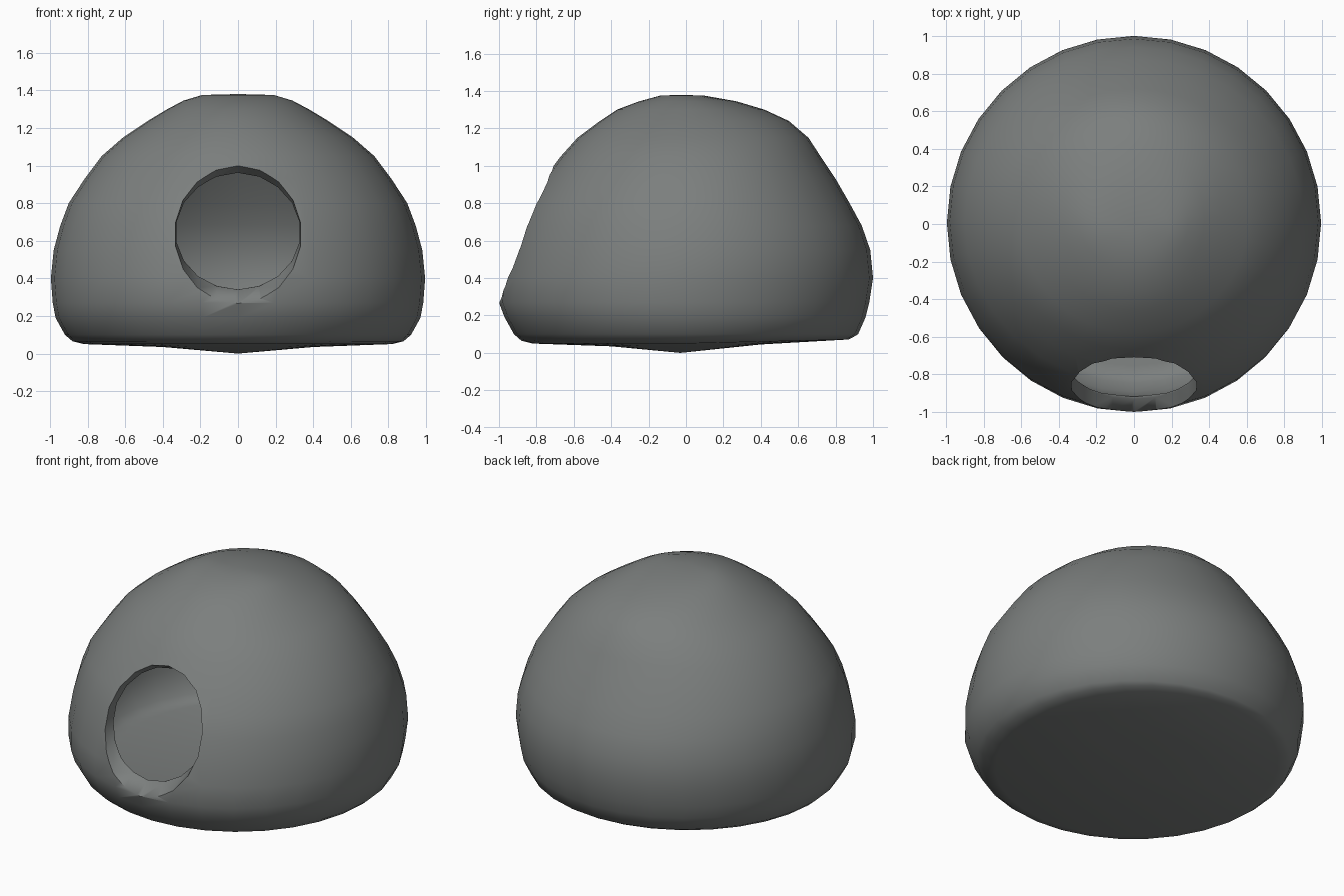
import bpy, bmesh, math

if "Cube" in bpy.data.objects:
    bpy.data.objects.remove(bpy.data.objects["Cube"])

felt = bpy.data.materials.new("grey felt")
felt.diffuse_color = (0.2, 0.212, 0.208, 1)
felt.use_nodes = True
felt.node_tree.nodes["Principled BSDF"].inputs["Base Color"].default_value = felt.diffuse_color

SEG = 32
# dome cross-sections: z, front y, back y, half width
RINGS = [
    (0.035, -0.40, 0.40, 0.40), (0.05, -0.82, 0.87, 0.82),
    (0.065, -0.88, 0.90, 0.88), (0.10, -0.92, 0.92, 0.92),
    (0.19, -0.97, 0.96, 0.97), (0.27, -1.00, 0.98, 0.985),
    (0.40, -0.99, 1.00, 0.995), (0.55, -0.95, 0.985, 0.98),
    (0.68, -0.91, 0.94, 0.945), (0.80, -0.85, 0.875, 0.90),
    (0.93, -0.76, 0.80, 0.815), (1.05, -0.67, 0.72, 0.725),
    (1.15, -0.58, 0.655, 0.61), (1.24, -0.46, 0.55, 0.475),
    (1.30, -0.37, 0.42, 0.375), (1.345, -0.25, 0.27, 0.29),
    (1.375, -0.14, 0.10, 0.19),
]


def loft(name, loops, start=None, end=None):
    """Skin closed loops of points; close ends with a pole or a cap."""
    bm = bmesh.new()
    vs = [[bm.verts.new(p) for p in lp] for lp in loops]
    n = len(vs[0])
    for a, b in zip(vs, vs[1:]):
        for i in range(n):
            j = (i + 1) % n
            bm.faces.new((a[i], a[j], b[j], b[i]))
    for lp, pole in ((vs[0], start), (vs[-1], end)):
        if pole:
            p = bm.verts.new(pole)
            for i in range(n):
                bm.faces.new((lp[i], lp[(i + 1) % n], p))
        else:
            bm.faces.new(lp)
    bmesh.ops.recalc_face_normals(bm, faces=bm.faces)
    me = bpy.data.meshes.new(name)
    bm.to_mesh(me)
    bm.free()
    me.materials.append(felt)
    ob = bpy.data.objects.new(name, me)
    bpy.context.collection.objects.link(ob)
    return ob


def ring(z, yf, yb, hx, tilt=0.0):
    pts = []
    for i in range(SEG):
        a = 2 * math.pi * i / SEG
        y = (yf + yb) / 2 + (yb - yf) / 2 * math.sin(a)
        pts.append((hx * math.cos(a), y, z + tilt * max(y, 0)))
    return pts


def subtract(target, cutter):
    mod = target.modifiers.new("cut", 'BOOLEAN')
    mod.operation = 'DIFFERENCE'
    mod.solver = 'EXACT'
    mod.object = cutter
    bpy.context.view_layer.objects.active = target
    bpy.ops.object.modifier_apply(modifier=mod.name)
    bpy.data.objects.remove(cutter)


# outer dome with a slightly sagging base
dome = loft("dome_shell",
            [ring(*r, tilt=0.025 if r[0] < 0.08 else 0) for r in RINGS],
            (0, -0.03, 0.0), (0, -0.03, 1.38))

# hollow inside
K = 0.92
inner = [ring(0.13 + (z - 0.05) * 0.883, yf * K, yb * K, hx * K)
         for z, yf, yb, hx in RINGS[1:]]
hollow = loft("hollow_cutter", inner, (0, 0, 0.12), (0, -0.03, 1.305))
subtract(dome, hollow)


# leaning round doorway whose lip narrows inward
def door_loop(shift, hx, z0, z1, n=18):
    pts = []
    for i in range(n):
        a = 2 * math.pi * (i + 0.5) / n
        s = math.sin(a)
        y = -0.855 + 0.145 * s + shift
        pts.append((hx * math.cos(a), y, (z0 + z1) / 2 + (z1 - z0) / 2 * s))
    return pts


door = loft("doorway_cutter", [
    door_loop(-0.40, 0.337, 0.265, 1.0),
    door_loop(0.0, 0.337, 0.265, 1.0),
    door_loop(0.07, 0.332, 0.34, 0.95),
    door_loop(0.30, 0.332, 0.36, 0.95)])
subtract(dome, door)

# smooth felt surface
bpy.ops.object.select_all(action='DESELECT')
dome.select_set(True)
bpy.context.view_layer.objects.active = dome
bpy.ops.object.shade_smooth_by_angle(angle=math.radians(45))
